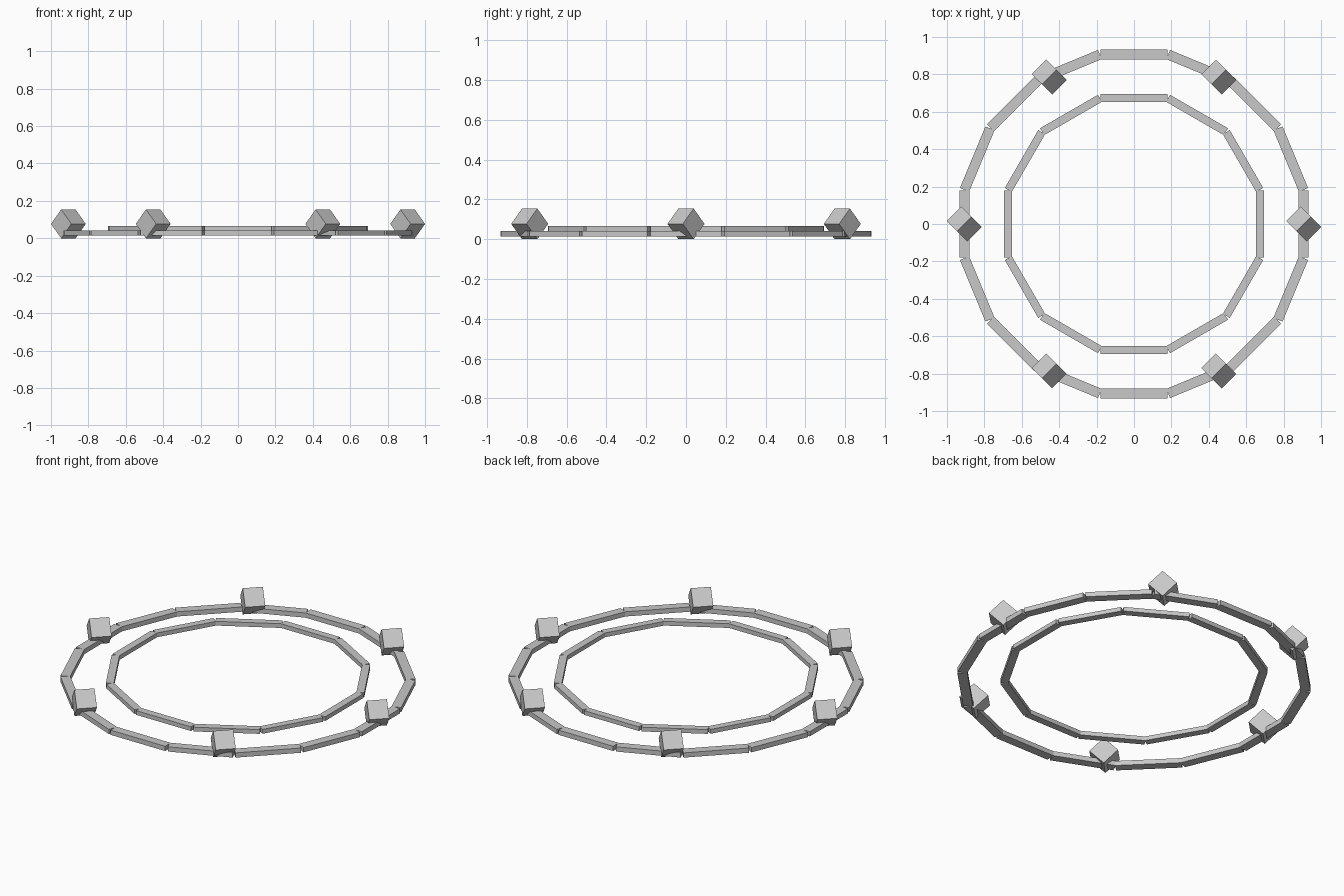
import bpy
from math import pi, sin, cos, radians

if "Cube" in bpy.data.objects:
    bpy.data.objects.remove(bpy.data.objects["Cube"], do_unlink=True)

GREY = (0.58, 0.58, 0.58, 1.0)
grey = bpy.data.materials.new("plain_grey")
grey.use_nodes = True
grey.diffuse_color = GREY
shader = next(n for n in grey.node_tree.nodes if n.type == 'BSDF_PRINCIPLED')
shader.inputs["Base Color"].default_value = GREY


def box(name, location, size, rotation):
    """Flat-faced box with its size baked into the mesh."""
    bpy.ops.mesh.primitive_cube_add(size=1, location=location, rotation=rotation)
    obj = bpy.context.object
    obj.name = name
    for v in obj.data.vertices:
        v.co = [c * s for c, s in zip(v.co, size)]
    obj.data.materials.append(grey)
    return obj


def bar_ring(name, count, radius, length, width, height, z):
    """Ring of straight bars, each lying along the tangent."""
    for i in range(count):
        a = 2 * pi * i / count
        box(f"{name}_{i + 1}", (radius * cos(a), radius * sin(a), z),
            (width, length, height), (0, 0, a))


RADIUS = 0.907

# Two flat rings, the inner one slightly raised
bar_ring("outer_ring_bar", 16, RADIUS, 0.356, 0.053, 0.028, 0.028)
bar_ring("inner_ring_bar", 12, 0.673, 0.357, 0.043, 0.025, 0.0535)

# Six cubes standing on edge around the outer ring, all turned the same way
EDGE = 0.109
for i in range(6):
    a = 2 * pi * i / 6
    box(f"ring_cube_{i + 1}",
        (RADIUS * cos(a), RADIUS * sin(a), EDGE / 2 ** 0.5),
        (EDGE, EDGE, EDGE), (radians(45), 0, radians(45)))
